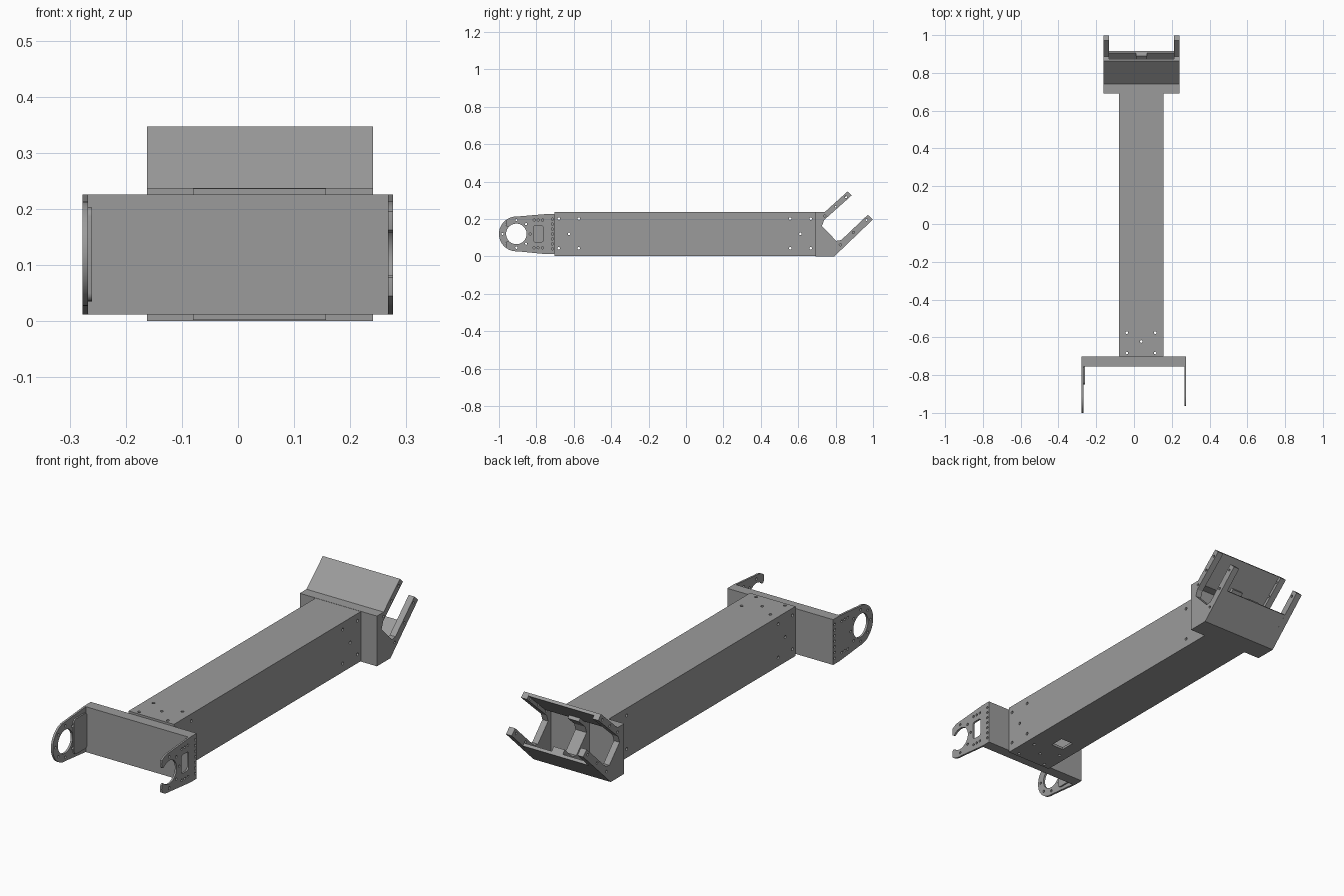
import bpy, bmesh
from math import sin, cos, radians, degrees, pi, asin
from mathutils import Vector

if "Cube" in bpy.data.objects:
    bpy.data.objects.remove(bpy.data.objects["Cube"])

# axis -> mapping of (u, v, w) plate coordinates to world
MAP = {'x': lambda u, v, w: (w, u, v),
       'y': lambda u, v, w: (u, w, v),
       'z': lambda u, v, w: (u, v, w)}

grey = bpy.data.materials.new("dark_grey_metal")
grey.diffuse_color = (0.33, 0.33, 0.33, 1)
grey.use_nodes = True
grey.node_tree.nodes["Principled BSDF"].inputs["Base Color"].default_value = grey.diffuse_color


def arc(c, r, a0, a1, n):
    return [(c[0] + r * cos(radians(a0 + (a1 - a0) * i / n)),
             c[1] + r * sin(radians(a0 + (a1 - a0) * i / n))) for i in range(n + 1)]


def circle(c, r=0.007, n=14):
    return arc(c, r, 0, 360 * (n - 1) / n, n - 1)


def rect(u0, u1, v0, v1):
    return [(u0, v0), (u1, v0), (u1, v1), (u0, v1)]


def round_rect(u0, u1, v0, v1, r):
    return (arc((u1 - r, v1 - r), r, 0, 90, 4) + arc((u0 + r, v1 - r), r, 90, 180, 4)
            + arc((u0 + r, v0 + r), r, 180, 270, 4) + arc((u1 - r, v0 + r), r, 270, 360, 4))


def plate(name, axis, outline, w0, w1, holes=()):
    """Flat outline with holes, extruded along an axis from w0 to w1."""
    cu = bpy.data.curves.new(name, 'CURVE')
    cu.dimensions, cu.fill_mode = '2D', 'BOTH'
    cu.extrude = (w1 - w0) / 2
    for loop in [outline, *holes]:
        s = cu.splines.new('POLY')
        s.points.add(len(loop) - 1)
        for p, (u, v) in zip(s.points, loop):
            p.co = (u, v, 0, 1)
        s.use_cyclic_u = True
    tmp = bpy.data.objects.new(name + "_outline", cu)
    bpy.context.collection.objects.link(tmp)
    bpy.context.view_layer.update()
    me = bpy.data.meshes.new_from_object(tmp.evaluated_get(bpy.context.evaluated_depsgraph_get()))
    bpy.data.objects.remove(tmp)
    mid = (w0 + w1) / 2
    for vert in me.vertices:
        vert.co = Vector(MAP[axis](vert.co.x, vert.co.y, vert.co.z + mid))
    bm = bmesh.new()
    bm.from_mesh(me)
    bmesh.ops.remove_doubles(bm, verts=bm.verts, dist=1e-5)
    bmesh.ops.recalc_face_normals(bm, faces=bm.faces)
    bm.to_mesh(me)
    bm.free()
    me.name = name
    me.materials.clear()
    me.materials.append(grey)
    ob = bpy.data.objects.new(name, me)
    bpy.context.collection.objects.link(ob)
    return ob


# hollow beam: four walls with bolt holes
X0, X1, Y0, Y1, Z0, Z1, T = -0.08, 0.157, -0.702, 0.692, 0.002, 0.236, 0.012
side_holes = [circle(p) for p in
              [(y, z) for y in (-0.68, -0.573, 0.557, 0.667) for z in (0.043, 0.202)]
              + [(-0.625, 0.12), (0.612, 0.12)]]
flat_holes = [circle(p) for p in
              [(x, y) for x in (-0.038, 0.112) for y in (-0.683, -0.575)] + [(0.038, -0.622)]]
plate("beam_side_left", 'x', rect(Y0, Y1, Z0, Z1), X0, X0 + T, side_holes)
plate("beam_side_right", 'x', rect(Y0, Y1, Z0, Z1), X1 - T, X1, side_holes)
plate("beam_top", 'z', rect(X0 + T, X1 - T, Y0, Y1), Z1 - T, Z1, flat_holes)
plate("beam_bottom", 'z', rect(X0 + T, X1 - T, Y0, Y1), Z0, Z0 + T,
      flat_holes + [rect(-0.015, 0.05, -0.525, -0.455)])

# front cross bar
plate("cross_bar", 'x', rect(-0.754, -0.702, 0.012, 0.226), -0.267, 0.267)

# ears on the cross bar: a closed ring on the left, an open hook on the right
C, R, RH = (-0.907, 0.12), 0.093, 0.055
tail = [(-0.702, 0.012), (-0.702, 0.226), (-0.75, 0.226)]
bolts = [circle((-0.714, 0.04 + 0.0265 * i), 0.006) for i in range(7)]
bolts += [circle((y, z), 0.006) for y in (-0.812, -0.79, -0.767) for z in (0.046, 0.194)]
ring_bolts = [circle((C[0] + 0.074 * cos(i * pi / 4), C[1] + 0.074 * sin(i * pi / 4)), 0.006)
              for i in range(8)]
plate("ring_ear", 'x', tail + arc(C, R, 87, 273, 32) + [(-0.75, 0.012)],
      -0.277, -0.267, bolts + ring_bolts + [circle(C, RH, 40)])
plate("ring_ear_doubler", 'x', round_rect(-0.85, -0.754, 0.035, 0.202, 0.015), -0.267, -0.260)

tip = 126                                   # angle where the hook arms end
slot = 180 - degrees(asin(0.0375 / RH))     # angle where the slot meets the bore
hook = (tail + arc(C, R, 87, tip, 10) + [(-0.963, 0.18), (-0.961, 0.162), (-0.955, 0.1575)]
        + arc(C, RH, slot, -slot, 32)
        + [(-0.955, 0.0825), (-0.961, 0.078), (-0.963, 0.06)]
        + arc(C, R, 360 - tip, 273, 10) + [(-0.75, 0.012)])
plate("hook_ear", 'x', hook, 0.267, 0.276,
      bolts + [b for i, b in enumerate(ring_bolts) if i not in (3, 4, 5)]
      + [round_rect(-0.816, -0.763, 0.076, 0.164, 0.012)])

# rear clamp: forked side walls
cheek = [(0.692, 0.0), (0.793, 0.0), (0.999, 0.197), (0.972, 0.222), (0.83, 0.087),
         (0.803, 0.083), (0.727, 0.162), (0.737, 0.193), (0.886, 0.326),
         (0.864, 0.347), (0.742, 0.237), (0.692, 0.237)]
cheek_bolts = [circle(p, 0.006) for p in
               [(0.855, 0.317), (0.80, 0.267), (0.742, 0.216),
                (0.965, 0.195), (0.895, 0.128), (0.825, 0.062)]]
CX0, CX1, W = -0.162, 0.241, 0.03
for name, x in (("clamp_cheek_left", CX0), ("clamp_cheek_right", CX1 - W)):
    plate(name, 'x', cheek, x, x + W, cheek_bolts)

# rear clamp: full-width shell between the side walls and a central rib
shell = {"clamp_upper_plate": [(0.692, 0.237), (0.742, 0.237), (0.864, 0.347),
                               (0.874, 0.337), (0.747, 0.223), (0.692, 0.223)],
         "clamp_lower_plate": [(0.692, 0.0), (0.793, 0.0), (0.915, 0.117),
                               (0.905, 0.127), (0.788, 0.014), (0.692, 0.014)],
         "clamp_back_plate": rect(0.692, 0.706, 0.014, 0.223)}
for name, outline in shell.items():
    plate(name, 'x', outline, CX0 + W, CX1 - W)
plate("clamp_center_rib", 'x', [(0.706, 0.014), (0.788, 0.014), (0.905, 0.127), (0.889, 0.143),
                                (0.83, 0.087), (0.803, 0.083), (0.727, 0.162), (0.737, 0.193),
                                (0.785, 0.236), (0.775, 0.248), (0.747, 0.223),
                                (0.706, 0.223)], 0.01, 0.068)

# smooth the round edges only
for ob in bpy.context.scene.objects:
    ob.select_set(True)
    bpy.context.view_layer.objects.active = ob
bpy.ops.object.shade_smooth_by_angle(angle=radians(30))
